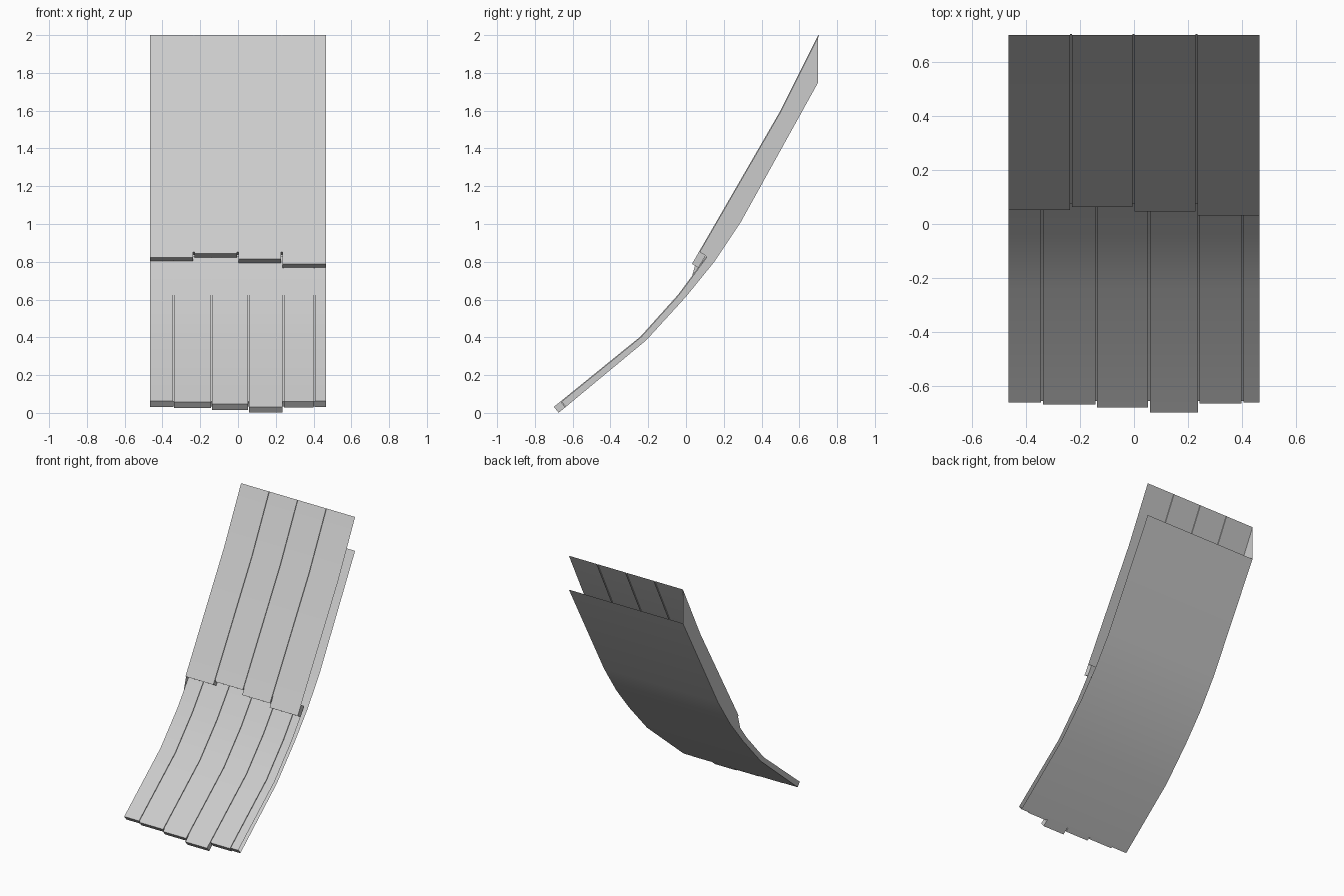
import bpy, bmesh, math

if "Cube" in bpy.data.objects:
    bpy.data.objects.remove(bpy.data.objects["Cube"])

HALF, GAP, DEPTH, THICK = 0.465, 0.0035, 0.006, 0.04


def finish(name, bm):
    bmesh.ops.remove_doubles(bm, verts=bm.verts, dist=1e-5)
    me = bpy.data.meshes.new(name)
    bm.to_mesh(me)
    bm.free()
    ob = bpy.data.objects.new(name, me)
    bpy.context.collection.objects.link(ob)
    bpy.ops.object.select_all(action='DESELECT')
    ob.select_set(True)
    bpy.context.view_layer.objects.active = ob
    bpy.ops.object.shade_smooth_by_angle(angle=math.radians(30))


def face(bm, *pts):
    bm.faces.new([bm.verts.new(p) for p in pts])


def loft(bm, section, profile):
    """Sweep a (x, drop) section along a (y, z) profile, dropping along the normal."""
    rows = []
    for i, (y, z) in enumerate(profile):
        a, b = profile[max(i - 1, 0)], profile[min(i + 1, len(profile) - 1)]
        d = math.hypot(b[0] - a[0], b[1] - a[1])
        ny, nz = (b[1] - a[1]) / d, -(b[0] - a[0]) / d
        rows.append([bm.verts.new((x, y + ny * k, z + nz * k)) for x, k in section])
    for r, s in zip(rows, rows[1:]):
        for j in range(len(section) - 1):
            bm.faces.new((r[j], r[j + 1], s[j + 1], s[j]))


def shingle_row(name, profile, cuts, noses):
    bm = bmesh.new()
    # Long surface with shallow grooves between the planks
    section = [(-HALF, 0)]
    for c in cuts:
        section += [(c - GAP, 0), (c - GAP, DEPTH), (c + GAP, DEPTH), (c + GAP, 0)]
    section.append((HALF, 0))
    loft(bm, section, profile)
    # Staggered thick ends
    (y, z), (y2, z2) = profile[:2]
    d = math.hypot(y2 - y, z2 - z)
    ty, tz = (y2 - y) / d, (z2 - z) / d
    uy, uz = y + tz * THICK, z - ty * THICK
    edges = [-HALF - GAP] + cuts + [HALF + GAP]
    for l, r, n in zip(edges, edges[1:], noses):
        quad = [(y, z), (y - ty * n, z - tz * n), (uy - ty * n, uz - tz * n), (uy, uz)]
        lo = [(l + GAP, *p) for p in quad]
        hi = [(r - GAP, *p) for p in quad]
        for i in range(3):
            face(bm, lo[i], lo[i + 1], hi[i + 1], hi[i])
        face(bm, *lo[::-1])
        face(bm, *hi)
    # End of each groove
    for c in cuts:
        oy, oz = tz * DEPTH, -ty * DEPTH
        face(bm, (c - GAP, y + oy, z + oz), (c - GAP, uy, uz),
             (c + GAP, uy, uz), (c + GAP, y + oy, z + oz))
    finish(name, bm)


lower = [(-0.66, 0.064), (-0.24, 0.405), (-0.04, 0.628), (0.108, 0.828)]
upper = [(0.07, 0.855), (0.50, 1.60), (0.70, 2.0)]
under = [(-0.635, 0.033), (-0.21, 0.385), (0.0, 0.615), (0.15, 0.80),
         (0.29, 1.01), (0.70, 1.75)]

shingle_row("lower_shingles", lower, [-0.341, -0.14, 0.056, 0.24, 0.403],
            [0.002, 0.011, 0.026, 0.051, 0.007, 0.002])
shingle_row("upper_shingles", upper, [-0.234, -0.002, 0.232],
            [0.037, 0.014, 0.048, 0.077])

# Curved underside sheet
bm = bmesh.new()
loft(bm, [(HALF, 0), (-HALF, 0)], under)
finish("underside", bm)

# Wall closing the left side
bm = bmesh.new()
outline = lower + upper + under[::-1]
face(bm, *[(-HALF, y, z) for y, z in outline])
bmesh.ops.triangulate(bm, faces=bm.faces[:])
finish("left_wall", bm)
